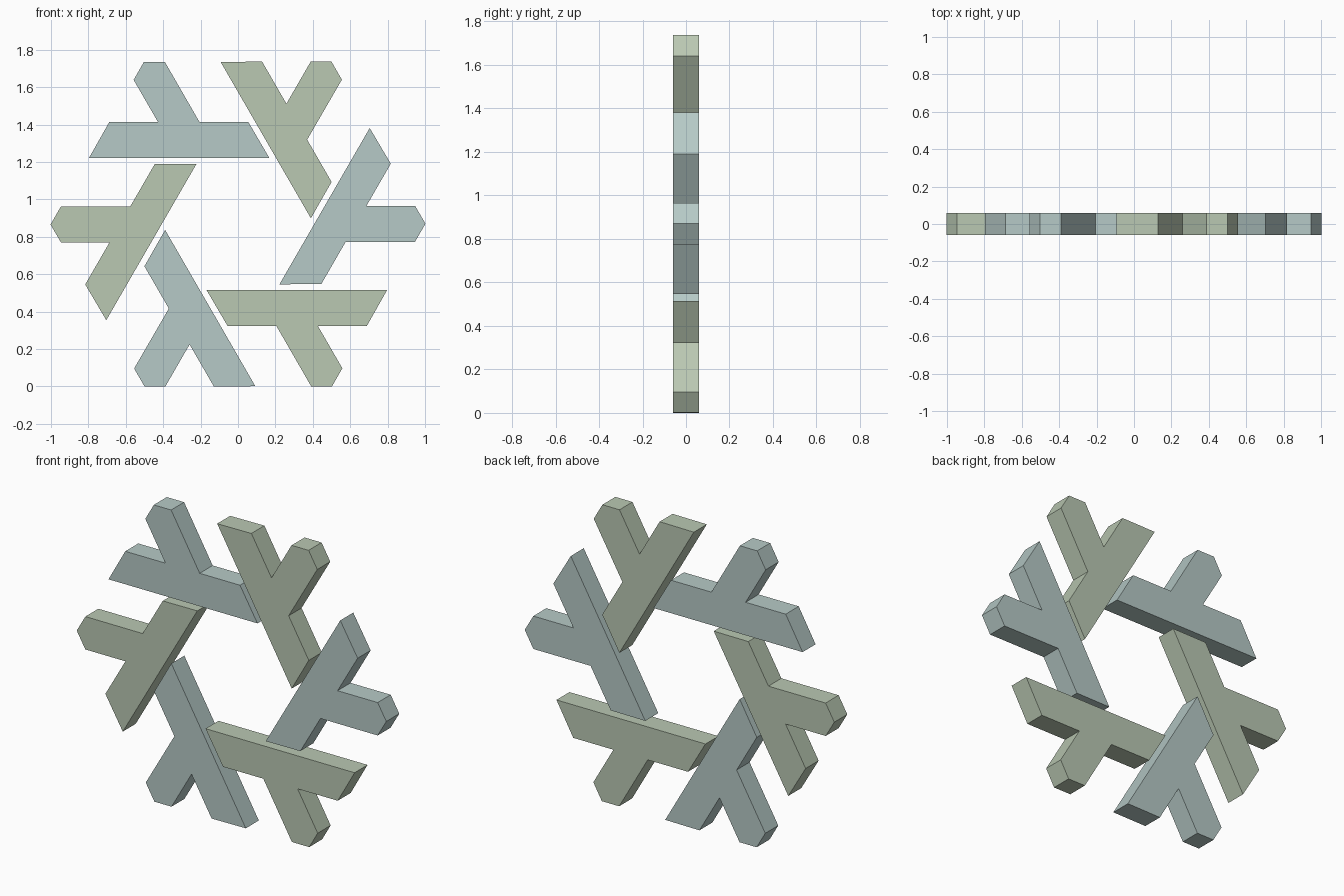
import bpy, bmesh, math

if "Cube" in bpy.data.objects:
    bpy.data.objects.remove(bpy.data.objects["Cube"])

CENTRE_Z = 0.868
HALF_DEPTH = 0.06

# Forked arm outline (x, z), relative to the centre of the ring
PROFILE = [(-0.797, 0.353), (0.168, 0.353), (0.055, 0.546), (-0.206, 0.546),
           (-0.391, 0.867), (-0.503, 0.867), (-0.558, 0.771),
           (-0.428, 0.546), (-0.688, 0.546)]


def make_material(name, rgb):
    mat = bpy.data.materials.new(name)
    mat.diffuse_color = (*rgb, 1.0)
    mat.use_nodes = True
    mat.node_tree.nodes["Principled BSDF"].inputs["Base Color"].default_value = mat.diffuse_color
    return mat


def make_arm(name, angle, mat):
    c, s = math.cos(angle), math.sin(angle)
    bm = bmesh.new()
    # Rotated outline, extruded from front to back
    verts = [bm.verts.new((x * c - z * s, -HALF_DEPTH, x * s + z * c + CENTRE_Z))
             for x, z in PROFILE]
    face = bm.faces.new(verts)
    out = bmesh.ops.extrude_face_region(bm, geom=[face])["geom"]
    moved = [v for v in out if isinstance(v, bmesh.types.BMVert)]
    bmesh.ops.translate(bm, verts=moved, vec=(0, 2 * HALF_DEPTH, 0))
    bmesh.ops.recalc_face_normals(bm, faces=bm.faces)
    mesh = bpy.data.meshes.new(name)
    bm.to_mesh(mesh)
    bm.free()
    mesh.materials.append(mat)
    obj = bpy.data.objects.new(name, mesh)
    bpy.context.collection.objects.link(obj)


# Six interlocking arms, alternating in colour
colours = [make_material("pale_blue", (0.47, 0.59, 0.57)),
           make_material("pale_green", (0.49, 0.58, 0.45))]
for i in range(6):
    make_arm(f"snowflake_arm_{i + 1}", -math.radians(60 * i), colours[i % 2])
